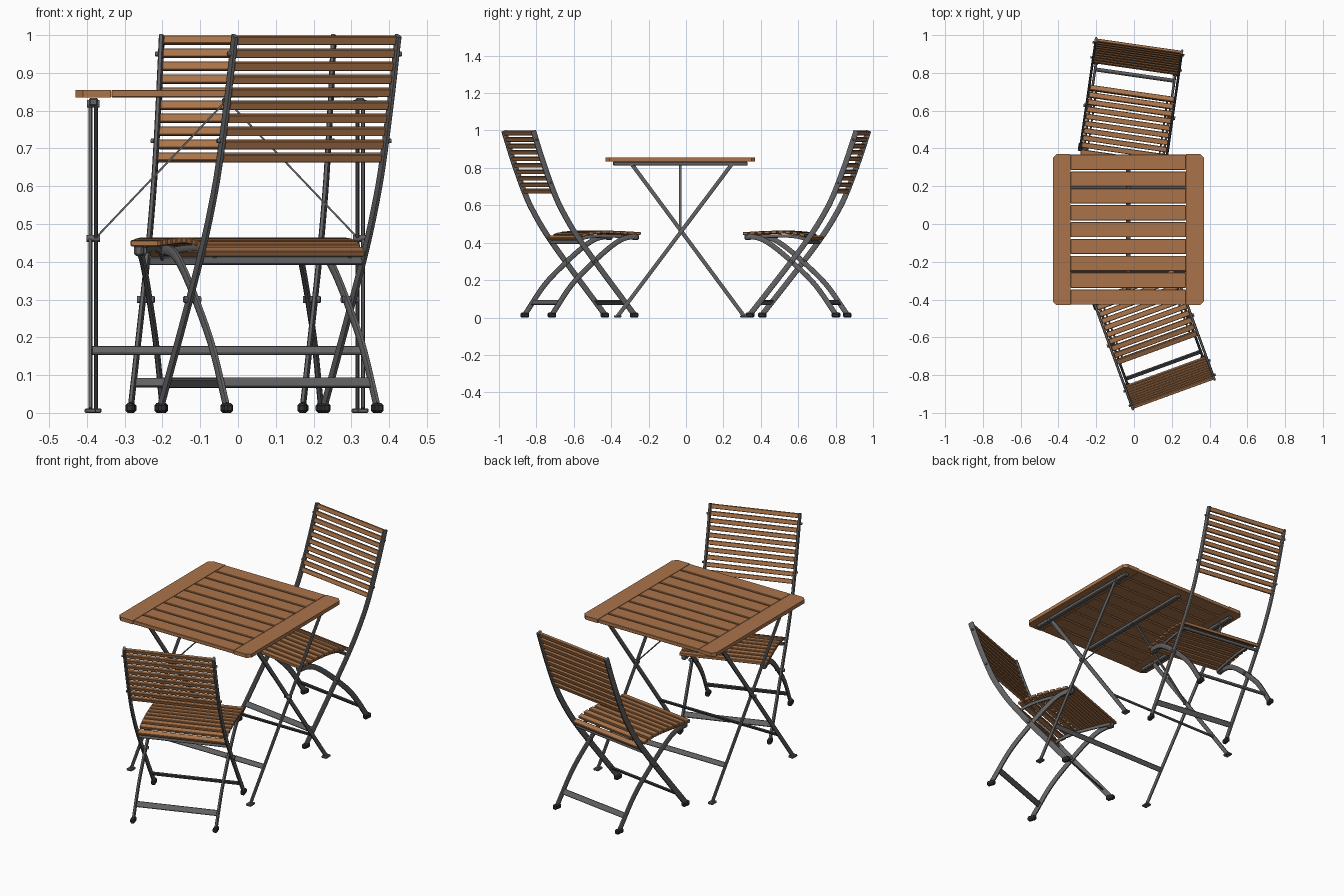
import bpy, bmesh, math
from mathutils import Matrix, Vector

old = bpy.data.objects.get("Cube")
if old:
    bpy.data.objects.remove(old, do_unlink=True)


def material(name, rgb):
    m = bpy.data.materials.new(name)
    m.use_nodes = True
    m.diffuse_color = (*rgb, 1)
    m.node_tree.nodes["Principled BSDF"].inputs["Base Color"].default_value = (*rgb, 1)
    return m


WOOD = material("warm_wood", (0.40, 0.175, 0.068))
METAL = material("grey_metal", (0.125, 0.125, 0.13))
RUBBER = material("dark_rubber", (0.03, 0.03, 0.03))


def finish(name, bm, mat, frame):
    bmesh.ops.recalc_face_normals(bm, faces=bm.faces)
    me = bpy.data.meshes.new(name)
    bm.to_mesh(me)
    bm.free()
    me.materials.append(mat)
    ob = bpy.data.objects.new(name, me)
    bpy.context.collection.objects.link(ob)
    ob.matrix_world = frame
    return ob


def box(name, centre, size, mat, frame, tilt=0, bevel=0.002):
    """Bevelled block, tilted about the x axis."""
    bm = bmesh.new()
    bmesh.ops.create_cube(bm, size=1)
    bmesh.ops.scale(bm, vec=size, verts=bm.verts)
    if bevel:
        bmesh.ops.bevel(bm, geom=bm.edges[:], offset=bevel, segments=1, affect='EDGES')
    bm.transform(Matrix.Translation(centre) @ Matrix.Rotation(tilt, 4, 'X'))
    return finish(name, bm, mat, frame)


def bolt(name, centre, radius, length, frame):
    """Short cylinder along x."""
    bm = bmesh.new()
    bmesh.ops.create_cone(bm, cap_ends=True, segments=12, radius1=radius,
                          radius2=radius, depth=length)
    bm.transform(Matrix.Translation(centre) @ Matrix.Rotation(math.pi / 2, 4, 'Y'))
    return finish(name, bm, METAL, frame)


def smooth_path(pts, steps=5):
    """Catmull-Rom curve through (y, z) points."""
    p = [Vector(q) for q in pts]
    p = [2 * p[0] - p[1]] + p + [2 * p[-1] - p[-2]]
    out = []
    for a, b, c, d in zip(p, p[1:], p[2:], p[3:]):
        for i in range(steps):
            t = i / steps
            out.append(0.5 * (2 * b + (c - a) * t + (2 * a - 5 * b + 4 * c - d) * t * t
                              + (3 * b - a - 3 * c + d) * t ** 3))
    return out + [p[-2]]


def sweep(name, path, x, thick, width, frame, mat=METAL):
    """Flattened tube following a path in the y-z plane."""
    bm = bmesh.new()
    rings = []
    for i, p in enumerate(path):
        t = (path[min(i + 1, len(path) - 1)] - path[max(i - 1, 0)]).normalized()
        n = Vector((-t.y, t.x))
        ring = []
        for k in range(8):
            a = math.tau * (k + 0.5) / 8
            u = math.copysign(abs(math.cos(a)) ** 0.6, math.cos(a)) * thick / 2
            v = math.copysign(abs(math.sin(a)) ** 0.6, math.sin(a)) * width / 2
            q = p + n * v
            ring.append(bm.verts.new((x + u, q.x, q.y)))
        rings.append(ring)
    for a, b in zip(rings, rings[1:]):
        for k in range(8):
            bm.faces.new((a[k], a[(k + 1) % 8], b[(k + 1) % 8], b[k]))
    bm.faces.new(rings[0])
    bm.faces.new(rings[-1])
    ob = finish(name, bm, mat, frame)
    bpy.context.view_layer.objects.active = ob
    bpy.ops.object.select_all(action='DESELECT')
    ob.select_set(True)
    bpy.ops.object.shade_smooth_by_angle(angle=math.radians(35))
    return ob


def at_height(path, z):
    """Point and slope angle where a path crosses a height."""
    for a, b in zip(path, path[1:]):
        if min(a.y, b.y) <= z <= max(a.y, b.y) and a.y != b.y:
            d = b - a
            return a + d * ((z - a.y) / d.y), math.atan2(d.y, d.x)


def along(path, y):
    """Point and slope angle where a path crosses a depth."""
    for a, b in zip(path, path[1:]):
        if a.x <= y <= b.x:
            d = b - a
            return a + d * ((y - a.x) / d.x), math.atan2(d.y, d.x)


def chair(label, frame):
    post = smooth_path([(.014, .998), (.07, .83), (.135, .66), (.185, .56),
                        (.26, .44), (.38, .28), (.585, .02)])
    leg = smooth_path([(.605, .435), (.53, .42), (.45, .37), (.345, .28),
                       (.235, .17), (.13, .02)])
    seat = smooth_path([(.25, .418), (.32, .446), (.40, .456), (.50, .455), (.64, .448)])
    rail = [p - Vector((0, .02)) for p in seat if .27 < p.x < .62]
    for side, s in (("right", -1), ("left", 1)):
        tag = f"{label}_{side}"
        sweep(tag + "_back_post", post, s * .23, .014, .03, frame)
        sweep(tag + "_curved_leg", leg, s * .212, .014, .028, frame)
        sweep(tag + "_seat_rail", rail, s * .19, .01, .018, frame)
        # Rubber feet
        box(tag + "_front_foot", (s * .23, .588, .013), (.024, .045, .026), RUBBER, frame, 0, .006)
        box(tag + "_rear_foot", (s * .212, .126, .013), (.024, .045, .026), RUBBER, frame, 0, .006)
        # Hinges and bolts
        box(tag + "_seat_bracket", (s * .205, .603, .43), (.026, .035, .03), METAL, frame, 0, .006)
        bolt(tag + "_leg_pivot", (s * .222, .366, .30), .009, .046, frame)
        for z in (.72, .95):
            bolt(tag + "_post_bolt", (s * .236, at_height(post, z)[0].x, z), .006, .018, frame)
    # Back slats
    for i in range(10):
        p, a = at_height(post, .676 + i * .0345)
        box(label + "_back_slat", (0, p.x, p.y), (.448, .023, .015), WOOD, frame, a)
    # Seat slats
    for i in range(10):
        p, a = along(seat, .27 + i * .0382)
        box(label + "_seat_slat", (0, p.x, p.y), (.45, .028, .016), WOOD, frame, a)
    # Cross bars
    box(label + "_rear_seat_bar", (0, .28, .403), (.45, .008, .022), METAL, frame, -.3)
    for name, path, w in (("front", post, .45), ("rear", leg, .415)):
        p, a = at_height(path, .08)
        box(f"{label}_{name}_cross_bar", (0, p.x, p.y), (w, .03, .008), METAL, frame, a)


def table(frame):
    # End boards with clipped outer corners
    for s in (-1, 1):
        bm = bmesh.new()
        x0, x1, y1, c = s * .306, s * .4, .4, .02
        outline = [(x0, -y1), (x1 - s * c, -y1), (x1, c - y1),
                   (x1, y1 - c), (x1 - s * c, y1), (x0, y1)]
        face = bm.faces.new([bm.verts.new((x, y, .835)) for x, y in outline])
        new = bmesh.ops.extrude_face_region(bm, geom=[face])["geom"]
        bmesh.ops.translate(bm, vec=(0, 0, .02),
                            verts=[v for v in new if isinstance(v, bmesh.types.BMVert)])
        finish("table_end_board", bm, WOOD, frame)
    # Table slats
    for i in range(9):
        box("table_slat", (0, (i - 4) * .0893, .845), (.61, .08, .02), WOOD, frame)
    # Support rails below the top
    for x in (-.353, 0, .353):
        box("table_support_rail", (x, 0, .823), (.024, .72, .022), METAL, frame, 0, .004)
    # Crossed legs
    for name, foot, top, x in (("front", -.335, .275, .361), ("back", .34, -.26, .346)):
        a, b = Vector((foot, .008)), Vector((top, .82))
        tilt = math.atan2(b.y - a.y, b.x - a.x)
        for s in (-1, 1):
            sweep(f"table_{name}_leg", [a, b], s * x, .011, .022, frame)
            box(f"table_{name}_foot", (s * x, foot, .006), (.03, .04, .012), METAL, frame, 0, .003)
            bolt("table_leg_top_bolt", (s * .353, top, .818), .01, .034, frame)
        bar, _ = at_height([a, b], .165)
        box(f"table_{name}_cross_bar", (0, bar.x, bar.y), (2 * x, .027, .007), METAL, frame, tilt)
    # Pivot bolts and diagonal braces
    for s in (-1, 1):
        bolt("table_pivot", (s * .353, 0, .462), .009, .036, frame)
        a, b = Vector((s * .345, 0, .465)), Vector((s * .012, 0, .815))
        bm = bmesh.new()
        bmesh.ops.create_cube(bm, size=1)
        bmesh.ops.scale(bm, vec=(.005, .013, (b - a).length), verts=bm.verts)
        turn = math.atan2(b.x - a.x, b.z - a.z)
        bm.transform(Matrix.Translation((a + b) / 2) @ Matrix.Rotation(turn, 4, 'Y'))
        finish("table_brace", bm, METAL, frame)


def placed(x, y, degrees):
    return Matrix.Translation((x, y, 0)) @ Matrix.Rotation(math.radians(degrees), 4, 'Z')


table(placed(-.03, -.03, 0))
chair("front_chair", placed(.2125, -.908, 20))
chair("back_chair", placed(.028, .957, 171.8))
